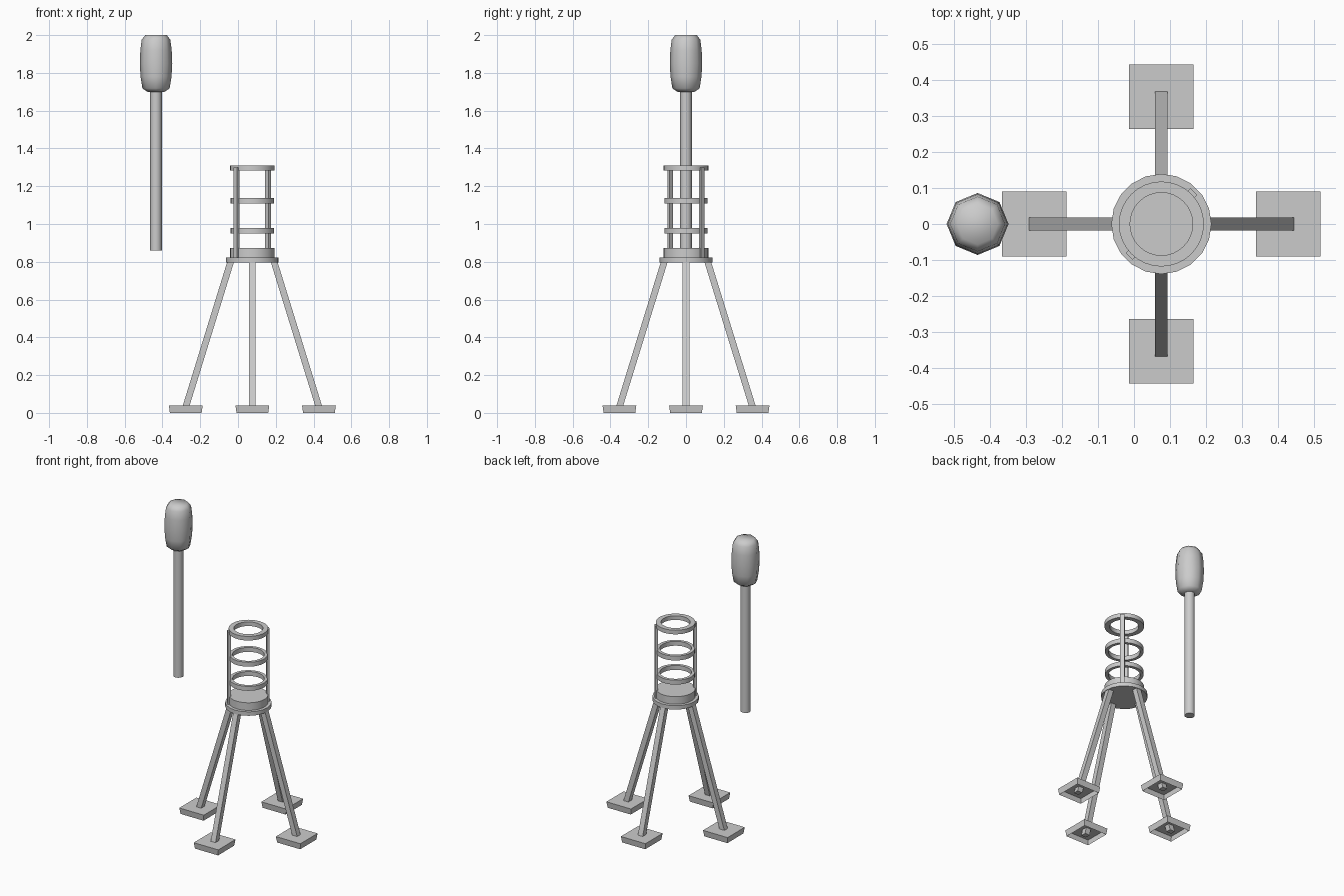
import bpy, bmesh
from math import radians, cos, sin, pi
from mathutils import Matrix, Vector

if "Cube" in bpy.data.objects:
    bpy.data.objects.remove(bpy.data.objects["Cube"])

CX = 0.076   # stand axis
TX = -0.434  # swab axis


def finish(name, bm, loc=(0, 0, 0), smooth=None):
    bmesh.ops.recalc_face_normals(bm, faces=bm.faces)
    mesh = bpy.data.meshes.new(name)
    bm.to_mesh(mesh)
    bm.free()
    ob = bpy.data.objects.new(name, mesh)
    bpy.context.collection.objects.link(ob)
    ob.location = loc
    if smooth:
        bpy.ops.object.select_all(action='DESELECT')
        ob.select_set(True)
        bpy.context.view_layer.objects.active = ob
        bpy.ops.object.shade_smooth_by_angle(angle=radians(smooth))
    return ob


def lathe(name, profile, sides, x, closed=False, smooth=35):
    """Spin (radius, z) points; closed profiles make rings, open ones get capped."""
    bm = bmesh.new()
    loops = [[bm.verts.new((r * cos(2 * pi * i / sides), r * sin(2 * pi * i / sides), z))
              for i in range(sides)] for r, z in profile]
    pairs = list(zip(loops, loops[1:]))
    if closed:
        pairs.append((loops[-1], loops[0]))
    else:
        bm.faces.new(loops[0])
        bm.faces.new(loops[-1])
    for a, b in pairs:
        for i in range(sides):
            j = (i + 1) % sides
            bm.faces.new((a[i], a[j], b[j], b[i]))
    return finish(name, bm, (x, 0, 0), smooth)


def ring(name, outer, inner, z0, z1):
    lathe(name, [(outer, z0), (outer, z1), (inner, z1), (inner, z0)], 32, CX, closed=True)


def prism(name, low, high, angle, skip_bottom=False):
    """Box between two (centre radius, half depth, half width, z) rectangles."""
    bm = bmesh.new()
    rot = Matrix.Rotation(angle, 3, 'Z')
    a, b = [[bm.verts.new(rot @ Vector((r + sx * d, sy * w, z)))
             for sx, sy in ((-1, -1), (1, -1), (1, 1), (-1, 1))] for r, d, w, z in (low, high)]
    for i in range(4):
        j = (i + 1) % 4
        bm.faces.new((a[i], a[j], b[j], b[i]))
    top = bm.faces.new(b)
    if not skip_bottom:
        bm.faces.new(a)
    ob = finish(name, bm, (CX, 0, 0))
    return ob


# Platform and socket
lathe("platform", [(0.139, 0.796), (0.139, 0.822)], 20, CX)
lathe("socket_base", [(0.118, 0.822), (0.118, 0.872)], 32, CX)

# Cage rings and uprights
ring("top_ring", 0.118, 0.087, 1.283, 1.31)
ring("middle_ring", 0.115, 0.095, 1.109, 1.138)
ring("lower_ring", 0.115, 0.095, 0.95, 0.979)
for i, angle in enumerate((radians(45), radians(225))):
    prism(f"upright_{i + 1}", (0.118, 0.009, 0.013, 0.82), (0.118, 0.009, 0.013, 1.30), angle)

# Splayed legs with tapered, hollow foot pads
for i in range(4):
    angle = i * pi / 2
    prism(f"leg_{i + 1}", (0.361, 0.018, 0.0175, 0.004), (0.115, 0.018, 0.0175, 0.80), angle)
    prism(f"foot_{i + 1}", (0.3525, 0.084, 0.084, 0.0), (0.3525, 0.0895, 0.0895, 0.04),
          angle, skip_bottom=True)

# Swab: straight handle and rounded octagonal head
lathe("swab_handle", [(0.031, 0.86), (0.031, 1.71)], 12, TX)
lathe("swab_head", [(0.045, 1.70), (0.072, 1.718), (0.082, 1.78), (0.086, 1.85),
                    (0.083, 1.92), (0.076, 1.975), (0.057, 2.0)], 8, TX, smooth=60)
